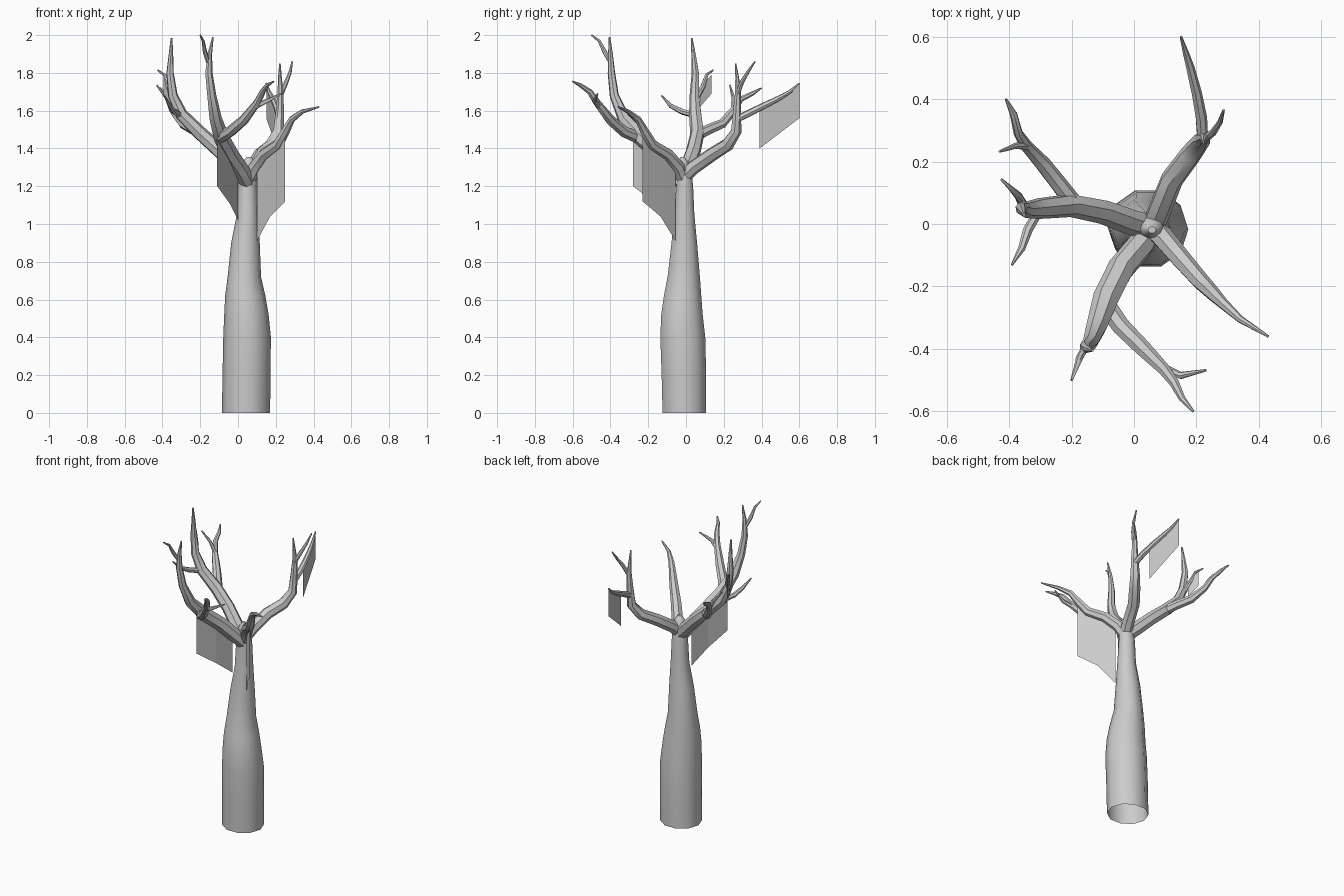
import bpy, bmesh, math
from mathutils import Vector


def material(name, value):
    m = bpy.data.materials.new(name)
    m.diffuse_color = (value, value, value, 1)
    return m


bark = material("grey_bark", 0.6)


def finish(name, bm, smooth=True):
    me = bpy.data.meshes.new(name)
    bm.to_mesh(me)
    bm.free()
    me.materials.append(bark)
    ob = bpy.data.objects.new(name, me)
    bpy.context.collection.objects.link(ob)
    if smooth:
        bpy.context.view_layer.objects.active = ob
        ob.select_set(True)
        bpy.ops.object.shade_smooth_by_angle(angle=math.radians(50))
        ob.select_set(False)
    return ob


def skin(bm, rings, cap=True):
    n = len(rings[0])
    for a, b in zip(rings, rings[1:]):
        for i in range(n):
            j = (i + 1) % n
            bm.faces.new((a[i], a[j], b[j], b[i]))
    if cap:
        bm.faces.new(rings[-1])


def limb(name, points, sides=7):
    """Tapered tube through (x, y, z, radius) points."""
    bm = bmesh.new()
    p = [Vector(q[:3]) for q in points]
    side, rings = None, []
    for i, q in enumerate(points):
        t = (p[min(i + 1, len(p) - 1)] - p[max(i - 1, 0)]).normalized()
        if side is None:
            side = t.orthogonal()
        side = (side - t * side.dot(t)).normalized()
        up = t.cross(side)
        rings.append([bm.verts.new(p[i] + q[3] * (math.cos(a) * side + math.sin(a) * up))
                      for a in (math.tau * k / sides for k in range(sides))])
    skin(bm, rings)
    return finish(name, bm)


def sheet(name, points):
    """Thin hanging panel from (x, y, top z, bottom z) points."""
    bm = bmesh.new()
    v = [(bm.verts.new((x, y, t)), bm.verts.new((x, y, b))) for x, y, t, b in points]
    for a, b in zip(v, v[1:]):
        bm.faces.new((a[0], a[1], b[1], b[0]))
    return finish(name, bm, False)


# Trunk: open at the foot, levels are (z, x min, x max, y min, y max)
levels = [(0, -.085, .17, -.13, .113), (.2, -.082, .172, -.135, .113),
          (.4, -.078, .174, -.142, .108), (.52, -.073, .162, -.137, .094),
          (.62, -.068, .145, -.122, .086), (.72, -.055, .122, -.102, .078),
          (.9, -.036, .115, -.08, .062), (1.05, -.006, .107, -.065, .047),
          (1.2, .0, .1, -.054, .04), (1.28, .008, .1, -.05, .03),
          (1.33, .025, .09, -.042, .012), (1.355, .045, .07, -.03, -.008)]
bm = bmesh.new()
rings = []
for z, x0, x1, y0, y1 in levels:
    rings.append([bm.verts.new(((x0 + x1) / 2 + (x1 - x0) / 2 * math.cos(a),
                                (y0 + y1) / 2 + (y1 - y0) / 2 * math.sin(a), z))
                  for a in (math.tau * k / 10 for k in range(10))])
skin(bm, rings)
finish("trunk", bm)

# Left limb and its twigs
limb("left_limb", [(.05, -.01, 1.24, .042), (-.02, .01, 1.31, .042), (-.1, .04, 1.39, .04),
                   (-.2, .06, 1.48, .038), (-.3, .05, 1.58, .034), (-.345, .045, 1.68, .026),
                   (-.36, .05, 1.8, .02), (-.355, .04, 1.9, .012), (-.352, .03, 1.985, .005)])
limb("left_back_branch", [(-.19, .06, 1.47, .03), (-.235, .12, 1.5, .028), (-.29, .19, 1.53, .026),
                          (-.345, .25, 1.6, .02), (-.37, .29, 1.66, .015),
                          (-.385, .35, 1.69, .012), (-.41, .4, 1.72, .004)])
limb("left_back_twig", [(-.34, .25, 1.6, .014), (-.38, .25, 1.67, .01), (-.43, .232, 1.735, .004)])
limb("left_upper_twig", [(-.345, .045, 1.65, .016), (-.37, .09, 1.73, .013),
                         (-.39, .11, 1.79, .009), (-.425, .143, 1.815, .004)])
limb("left_front_twig", [(-.3, .05, 1.575, .016), (-.34, -.02, 1.595, .016),
                         (-.36, -.08, 1.625, .012), (-.39, -.13, 1.68, .004)])

# Front limb and its fork
limb("front_limb", [(.05, -.02, 1.22, .04), (.02, -.07, 1.28, .044), (-.04, -.14, 1.37, .044),
                    (-.09, -.24, 1.46, .043), (-.12, -.33, 1.56, .034), (-.14, -.38, 1.68, .025),
                    (-.155, -.395, 1.8, .02), (-.15, -.4, 1.9, .013), (-.133, -.405, 1.99, .004)])
limb("front_top_twig", [(-.155, -.395, 1.85, .012), (-.175, -.43, 1.91, .012),
                        (-.185, -.46, 1.97, .008), (-.2, -.5, 2.0, .004)])
limb("front_fork", [(-.09, -.26, 1.46, .032), (-.04, -.33, 1.49, .03), (.03, -.4, 1.55, .027),
                    (.1, -.47, 1.64, .02), (.13, -.51, 1.7, .016),
                    (.155, -.56, 1.735, .011), (.19, -.6, 1.755, .004)])
limb("front_fork_twig", [(.09, -.46, 1.62, .015), (.15, -.485, 1.65, .012), (.23, -.468, 1.69, .004)])

# Back limb and its fork
limb("back_limb", [(.055, -.02, 1.24, .038), (.08, .04, 1.3, .038), (.12, .14, 1.37, .037),
                   (.18, .22, 1.42, .035), (.215, .265, 1.49, .029), (.222, .27, 1.6, .022),
                   (.225, .275, 1.7, .016), (.222, .27, 1.78, .01), (.222, .262, 1.85, .004)])
limb("back_top_twig", [(.225, .27, 1.68, .013), (.255, .295, 1.75, .012),
                       (.275, .325, 1.8, .009), (.287, .365, 1.86, .004)])
limb("back_fork", [(.22, .26, 1.55, .018), (.215, .34, 1.59, .019), (.2, .42, 1.63, .017),
                   (.18, .5, 1.67, .014), (.165, .55, 1.7, .01), (.15, .6, 1.745, .004)])

# Right limb
limb("right_limb", [(.05, -.01, 1.22, .036), (.09, -.04, 1.3, .036), (.14, -.1, 1.37, .033),
                    (.21, -.18, 1.42, .029), (.25, -.22, 1.49, .024), (.285, -.255, 1.555, .018),
                    (.34, -.305, 1.595, .012), (.43, -.36, 1.62, .004)])

# Thin panels hanging below the limbs
sheet("front_panel", [(0, -.06, 1.27, 1.02), (-.045, -.165, 1.37, 1.11), (-.11, -.28, 1.46, 1.2)])
sheet("right_panel", [(.1, -.055, 1.28, .91), (.17, -.135, 1.38, 1.04), (.25, -.23, 1.46, 1.12)])
sheet("back_panel", [(.205, .39, 1.615, 1.4), (.15, .6, 1.74, 1.56)])
sheet("left_panel", [(-.36, .075, 1.72, 1.62), (-.395, .135, 1.79, 1.69)])
